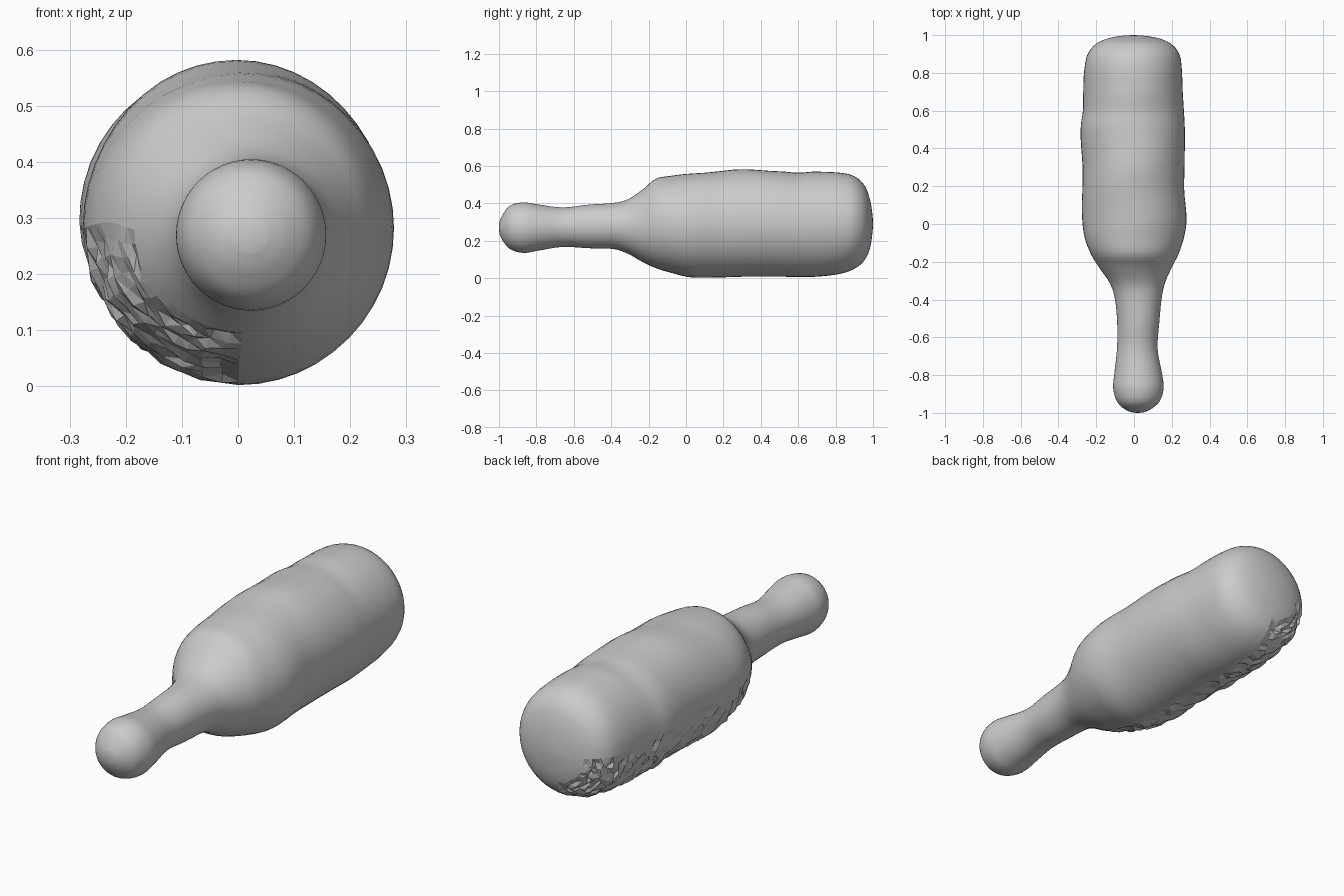
import bpy, bmesh, math, random
from mathutils import Vector

if "Cube" in bpy.data.objects:
    bpy.data.objects.remove(bpy.data.objects["Cube"])

random.seed(4)
SEGS, SUB = 48, 4

# Lengthwise profile: y, left x, right x, bottom z, top z
rows = [Vector(r) for r in [
    (-0.998, -0.01, 0.05, 0.24, 0.30),
    (-0.98, -0.05, 0.09, 0.20, 0.34),
    (-0.94, -0.090, 0.135, 0.155, 0.388),
    (-0.87, -0.110, 0.157, 0.135, 0.405),
    (-0.79, -0.104, 0.148, 0.147, 0.394),
    (-0.66, -0.090, 0.125, 0.167, 0.378),
    (-0.52, -0.089, 0.134, 0.160, 0.393),
    (-0.39, -0.102, 0.147, 0.156, 0.402),
    (-0.31, -0.130, 0.165, 0.130, 0.422),
    (-0.23, -0.185, 0.200, 0.085, 0.475),
    (-0.16, -0.228, 0.235, 0.053, 0.532),
    (-0.07, -0.262, 0.265, 0.026, 0.548),
    (0.03, -0.274, 0.278, 0.004, 0.560),
    (0.18, -0.273, 0.266, 0.004, 0.572),
    (0.32, -0.275, 0.268, 0.008, 0.580),
    (0.50, -0.281, 0.269, 0.008, 0.573),
    (0.60, -0.272, 0.264, 0.006, 0.562),
    (0.70, -0.270, 0.258, 0.008, 0.568),
    (0.82, -0.262, 0.253, 0.022, 0.565),
    (0.90, -0.245, 0.240, 0.050, 0.545),
    (0.955, -0.200, 0.195, 0.096, 0.495),
    (0.985, -0.130, 0.125, 0.165, 0.415),
    (0.998, -0.050, 0.045, 0.250, 0.330),
]]


def smooth_rows(p):
    """Catmull-Rom interpolation through the profile rows."""
    out = []
    for i in range(len(p) - 1):
        a, b, c, d = p[max(i - 1, 0)], p[i], p[i + 1], p[min(i + 2, len(p) - 1)]
        for k in range(SUB):
            t = k / SUB
            out.append(0.5 * (2 * b + (c - a) * t + (2 * a - 5 * b + 4 * c - d) * t * t
                              + (3 * b - a - 3 * c + d) * t ** 3))
    return out + [p[-1]]


# Skin: elliptical rings lofted from neck tip to base
bm = bmesh.new()
rings = []
for y, xl, xr, zb, zt in smooth_rows(rows):
    ring = []
    for j in range(SEGS):
        a = 2 * math.pi * j / SEGS
        # soft lumps on the upper left of the body
        lump = max(0, math.cos(a - 2.3)) * 0.012 * math.sin(y * 17 + 2 * a)
        lump *= max(0, min(1, (y + 0.1) / 0.2, (0.9 - y) / 0.2))
        s = 1 + lump
        ring.append(bm.verts.new(((xl + xr) / 2 + s * (xr - xl) / 2 * math.cos(a), y,
                                  (zb + zt) / 2 + s * (zt - zb) / 2 * math.sin(a))))
    rings.append(ring)
for r0, r1 in zip(rings, rings[1:]):
    for j in range(SEGS):
        k = (j + 1) % SEGS
        bm.faces.new((r0[j], r0[k], r1[k], r1[j]))

# Rounded end caps
for ring, y in ((rings[0], -1), (rings[-1], 1)):
    c = sum((v.co for v in ring), Vector()) / SEGS
    tip = bm.verts.new((c.x, y, c.z))
    for j in range(SEGS):
        bm.faces.new((ring[j], ring[(j + 1) % SEGS], tip))
bmesh.ops.recalc_face_normals(bm, faces=bm.faces)
for f in bm.faces:
    f.smooth = True


# Rough chipped patch on the lower left of the body
def in_patch(f):
    c = f.calc_center_median()
    r = math.hypot(c.x, c.z - 0.29)
    return c.x < 0 and c.z < 0.295 and c.y > -0.24 and r > (0.19 if c.y < 0.5 else 0.15)


patch = [f for f in bm.faces if in_patch(f)]
members = set(patch)
inner = {v for f in patch for v in f.verts if all(g in members for g in v.link_faces)}
for v in sorted(inner, key=lambda v: tuple(v.co)):
    n = v.normal.copy()
    slide = Vector([random.uniform(-0.007, 0.007) for _ in range(3)])
    v.co += slide - slide.dot(n) * n - n * random.uniform(-0.001, 0.015)
    v.co.z = max(v.co.z, 0.0)
tris = bmesh.ops.triangulate(bm, faces=patch)["faces"]
for f in tris:
    f.smooth = False

mesh = bpy.data.meshes.new("bottle")
bm.to_mesh(mesh)
bm.free()
bottle = bpy.data.objects.new("bottle", mesh)
bpy.context.collection.objects.link(bottle)
